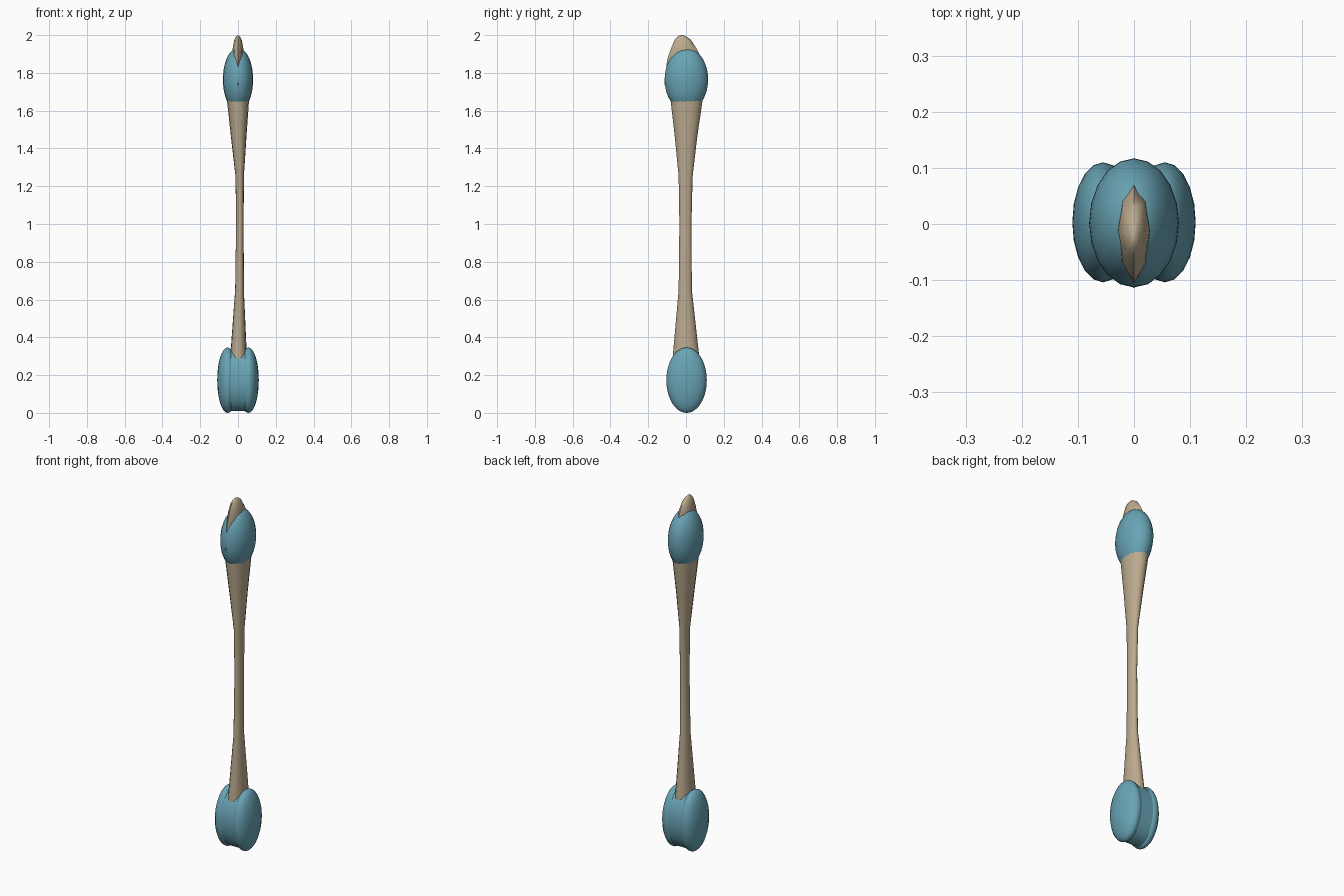
import bpy, bmesh, math
from mathutils import Matrix

if "Cube" in bpy.data.objects:
    bpy.data.objects.remove(bpy.data.objects["Cube"])


def material(name, col):
    m = bpy.data.materials.new(name)
    m.diffuse_color = (*col, 1)
    m.use_nodes = True
    m.node_tree.nodes["Principled BSDF"].inputs["Base Color"].default_value = m.diffuse_color
    return m


BONE = material("bone", (0.50, 0.40, 0.27))
CARTILAGE = material("cartilage", (0.14, 0.37, 0.46))


def finish(name, bm, mat, angle=40):
    bmesh.ops.recalc_face_normals(bm, faces=bm.faces)
    me = bpy.data.meshes.new(name)
    bm.to_mesh(me)
    bm.free()
    ob = bpy.data.objects.new(name, me)
    bpy.context.collection.objects.link(ob)
    me.materials.append(mat)
    bpy.ops.object.select_all(action='DESELECT')
    ob.select_set(True)
    bpy.context.view_layer.objects.active = ob
    bpy.ops.object.shade_smooth_by_angle(angle=math.radians(angle))
    return ob


def loft(name, sections, sides, mat):
    # sections: z, centre x, centre y, radius x, radius y
    bm = bmesh.new()
    rings = []
    for z, cx, cy, rx, ry in sections:
        rings.append([bm.verts.new((cx + rx * math.cos(2 * math.pi * i / sides),
                                    cy + ry * math.sin(2 * math.pi * i / sides), z))
                      for i in range(sides)])
    for a, b in zip(rings, rings[1:]):
        for i in range(sides):
            j = (i + 1) % sides
            bm.faces.new((a[i], a[j], b[j], b[i]))
    bm.faces.new(rings[0])
    bm.faces.new(rings[-1])
    return finish(name, bm, mat, 60)


def ellipsoid(name, loc, radii, mat):
    bm = bmesh.new()
    bmesh.ops.create_uvsphere(
        bm, u_segments=20, v_segments=24, radius=1,
        matrix=Matrix.Translation(loc) @ Matrix.Diagonal((*radii, 1)))
    return finish(name, bm, mat)


# Shaft, flaring at both ends
loft("shaft", [
    (0.20, 0.002, 0.0, 0.048, 0.078),
    (0.30, 0.003, 0.0, 0.044, 0.070),
    (0.65, 0.008, -0.004, 0.023, 0.035),
    (1.00, 0.010, -0.003, 0.020, 0.032),
    (1.25, 0.009, -0.002, 0.022, 0.037),
    (1.45, 0.004, 0.0, 0.040, 0.058),
    (1.65, 0.0, 0.003, 0.058, 0.084),
    (1.75, 0.0, 0.003, 0.065, 0.090),
], 16, BONE)

# Rounded upper joint
ellipsoid("upper_joint", (0, 0.002, 1.765), (0.08, 0.115, 0.167), CARTILAGE)

# Thin crest on top of the upper joint
loft("top_crest", [
    (1.735, 0, -0.015, 0.030, 0.100),
    (1.87, 0, -0.008, 0.030, 0.092),
    (1.93, 0, -0.012, 0.028, 0.067),
    (1.975, 0, -0.017, 0.020, 0.043),
    (1.992, 0, -0.021, 0.010, 0.024),
    (2.00, 0, -0.024, 0.002, 0.006),
], 8, BONE)

# Paired lower condyles
for side, s in (("left", -1), ("right", 1)):
    ellipsoid("lower_condyle_" + side, (s * 0.055, 0.003, 0.173),
              (0.055, 0.107, 0.173), CARTILAGE)

# Middle ridge between the condyles
bm = bmesh.new()
bmesh.ops.create_cone(
    bm, cap_ends=True, segments=32, radius1=1, radius2=1, depth=1,
    matrix=Matrix.Translation((0, 0.003, 0.173))
    @ Matrix.Diagonal((0.08, 0.101, 0.164, 1)) @ Matrix.Rotation(math.pi / 2, 4, 'Y'))
finish("middle_ridge", bm, CARTILAGE)
